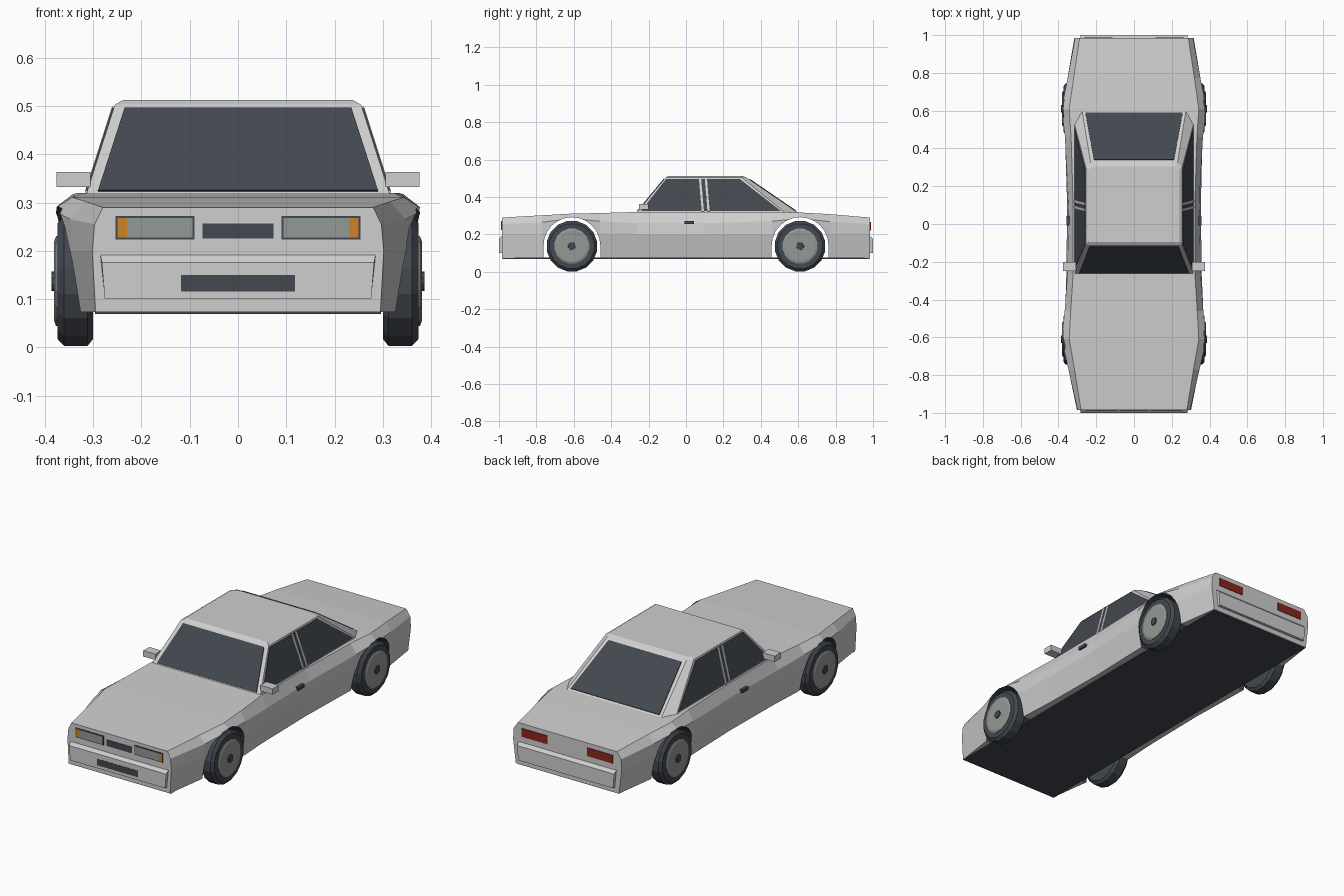
import bpy, bmesh, math
from mathutils import Vector

cube = bpy.data.objects.get("Cube")
if cube:
    bpy.data.objects.remove(cube, do_unlink=True)


def material(name, rgb):
    m = bpy.data.materials.new(name)
    m.use_nodes = True
    m.diffuse_color = (*rgb, 1)
    m.node_tree.nodes["Principled BSDF"].inputs["Base Color"].default_value = (*rgb, 1)
    return m


PAINT = material("silver paint", (0.62, 0.62, 0.62))
DARK = material("dark glass and rubber", (0.055, 0.064, 0.08))
GREY = material("lamp and wheel grey", (0.29, 0.32, 0.3))
ORANGE = material("indicator orange", (0.62, 0.22, 0.02))
RED = material("tail lamp red", (0.25, 0.02, 0.012))


def finish(bm, name, mat):
    bmesh.ops.recalc_face_normals(bm, faces=bm.faces[:])
    mesh = bpy.data.meshes.new(name)
    bm.to_mesh(mesh)
    bm.free()
    mesh.materials.append(mat)
    obj = bpy.data.objects.new(name, mesh)
    bpy.context.collection.objects.link(obj)
    return obj


def loft(name, rings, mat):
    """Closed solid through rings of equal point count."""
    bm = bmesh.new()
    rows = [[bm.verts.new(p) for p in ring] for ring in rings]
    n = len(rows[0])
    for a, b in zip(rows, rows[1:]):
        for i in range(n):
            j = (i + 1) % n
            bm.faces.new((a[i], a[j], b[j], b[i]))
    bm.faces.new(rows[0])
    bm.faces.new(rows[-1])
    return finish(bm, name, mat)


def plate(name, pts, mat, half=0.004):
    """Thin panel straddling the surface its points lie on."""
    pts = [Vector(p) for p in pts]
    n = (pts[1] - pts[0]).cross(pts[2] - pts[0]).normalized() * half
    return loft(name, [[p - n for p in pts], [p + n for p in pts]], mat)


def box(name, x, y, z, mat):
    ring = lambda h: [(x[0], y[0], h), (x[1], y[0], h), (x[1], y[1], h), (x[0], y[1], h)]
    return loft(name, [ring(z[0]), ring(z[1])], mat)


def lathe(name, profile, centre, side, mat, sides=16):
    """Revolve (x, radius) pairs round a sideways axle."""
    rings = []
    for x, r in profile:
        angles = [2 * math.pi * (i + 0.5) / sides for i in range(sides)]
        rings.append([(side * x, centre[0] + r * math.cos(a), centre[1] + r * math.sin(a))
                      for a in angles])
    return loft(name, rings, mat)


# Body shell: y, hood height, hood half width, shoulder width and height, waist, sill
stations = [
    (-0.985, 0.29, 0.28, 0.297, 0.255, 0.302, 0.295),
    (-0.77, 0.302, 0.315, 0.347, 0.265, 0.345, 0.325),
    (-0.61, 0.311, 0.343, 0.384, 0.285, 0.37, 0.35),
    (-0.46, 0.314, 0.335, 0.367, 0.27, 0.364, 0.34),
    (-0.26, 0.32, 0.322, 0.352, 0.26, 0.358, 0.33),
    (0.1, 0.32, 0.322, 0.345, 0.26, 0.354, 0.325),
    (0.46, 0.32, 0.333, 0.365, 0.27, 0.362, 0.335),
    (0.61, 0.317, 0.343, 0.384, 0.285, 0.37, 0.35),
    (0.77, 0.308, 0.32, 0.352, 0.268, 0.352, 0.33),
    (0.985, 0.29, 0.288, 0.312, 0.255, 0.316, 0.3),
]
rings = []
for y, zt, wt, ws, zs, wm, wb in stations:
    half = [(wt, zt), (ws, zs), (wm, 0.2), (wb, 0.073)]
    rings.append([(x, y, z) for x, z in half] + [(-x, y, z) for x, z in reversed(half)])
body = loft("body_shell", rings, PAINT)

# Wheel arches cut through the shell
AXLES = (-0.61, 0.61)
WHEEL_Z = 0.137
for y in AXLES:
    arch = [(y + 0.152 * math.cos(math.pi * i / 12), 0.14 + 0.152 * math.sin(math.pi * i / 12))
            for i in range(13)]
    arch += [(y - 0.152, 0), (y + 0.152, 0)]
    cutter = loft("arch_cutter", [[(s, py, pz) for py, pz in arch] for s in (-0.5, 0.5)], DARK)
    cutter.hide_render = True
    mod = body.modifiers.new("arch", "BOOLEAN")
    mod.operation = "DIFFERENCE"
    mod.solver = "EXACT"
    mod.material_mode = "TRANSFER"
    mod.object = cutter
    bpy.context.view_layer.objects.active = body
    bpy.ops.object.modifier_apply(modifier=mod.name)
    bpy.data.objects.remove(cutter, do_unlink=True)

box("floor_pan", (-0.296, 0.296), (-0.98, 0.98), (0.069, 0.076), DARK)

# Bumpers with a sloping upper ledge
for name, s in (("front_bumper", -1), ("rear_bumper", 1)):
    loft(name, [[(x * w, s * y, z) for y, z, w in
                 ((0.98, 0.1, 0.276), (1, 0.1, 0.276), (1, 0.176, 0.282), (0.98, 0.196, 0.286))]
                for x in (-1, 1)], PAINT)

# Cabin: belt, roof edge and roof crown outlines
BELT, EAVE = 0.315, 0.503


def outline(front, rear, z):
    (fx, fy), (mx, my), (rx, ry) = front, rear[0], rear[1]
    half = [(fx, fy), (mx, my), (rx, ry)]
    return [(x, y, z) for x, y in half] + [(-x, y, z) for x, y in reversed(half)]


loft("cabin", [outline((0.315, -0.265), ((0.315, 0.53), (0.275, 0.6)), BELT),
               outline((0.255, -0.11), ((0.255, 0.3), (0.23, 0.325)), EAVE),
               outline((0.238, -0.095), ((0.238, 0.29), (0.218, 0.305)), 0.512)], PAINT)


def rise(z):
    return (z - BELT) / (EAVE - BELT)


def on_side(y, z, s):
    return (s * (0.315 - 0.06 * rise(z)), y, z)


plate("windshield", [(x, -0.265 + 0.155 * rise(z), z) for x, z in
                     ((-0.29, 0.323), (0.29, 0.323), (0.235, 0.494), (-0.235, 0.494))], DARK)
plate("rear_window", [(x, 0.6 - 0.275 * rise(z), z) for x, z in
                      ((-0.258, 0.323), (0.258, 0.323), (0.212, 0.494), (-0.212, 0.494))], DARK)

# Parts on both flanks
for side, s in (("left", 1), ("right", -1)):
    plate(side + "_side_glass", [on_side(y, z, s) for y, z in
          ((-0.24, 0.324), (0.508, 0.324), (0.288, 0.495), (-0.107, 0.495))], DARK, 0.003)
    for part, y in (("front", 0.07), ("rear", 0.101)):
        plate(f"{side}_{part}_door_pillar", [on_side(py, pz, s) for py, pz in
              ((y + 0.014, 0.32), (y + 0.026, 0.32), (y + 0.011, 0.498), (y - 0.001, 0.498))],
              PAINT, 0.0045)
    box(side + "_mirror", sorted((s * 0.306, s * 0.376)), (-0.25, -0.2), (0.332, 0.363), PAINT)
    box(side + "_door_handle", sorted((s * 0.335, s * 0.358)), (-0.008, 0.042), (0.255, 0.271), DARK)

    # Front and rear lamps
    def lamp(name, x0, x1, z0, z1, y, mat, half):
        plate(f"{side}_{name}", [(s * x, y, z) for x, z in
              ((x0, z0), (x1, z0), (x1, z1), (x0, z1))], mat, half)

    lamp("headlamp_surround", 0.09, 0.254, 0.223, 0.272, -0.985, DARK, 0.003)
    lamp("headlamp", 0.094, 0.23, 0.228, 0.268, -0.985, GREY, 0.0045)
    lamp("indicator", 0.23, 0.25, 0.228, 0.268, -0.985, ORANGE, 0.0045)
    lamp("tail_lamp", 0.115, 0.265, 0.222, 0.266, 0.985, RED, 0.003)

    # Wheels
    for end, y in zip(("front", "rear"), AXLES):
        c = (y, WHEEL_Z)
        tag = f"{side}_{end}"
        lathe(tag + "_tyre", [(0.3, 0.122), (0.312, 0.137), (0.36, 0.137), (0.374, 0.122)], c, s, DARK)
        lathe(tag + "_rim", [(0.36, 0.095), (0.377, 0.095), (0.381, 0.084)], c, s, GREY)
        lathe(tag + "_hub", [(0.37, 0.022), (0.386, 0.02)], c, s, DARK, 10)

# Grille and lower intake
for name, w, z0, z1, y in (("grille", 0.074, 0.225, 0.257, -0.985),
                           ("lower_intake", 0.118, 0.116, 0.15, -0.998)):
    plate(name, [(-w, y, z0), (w, y, z0), (w, y, z1), (-w, y, z1)], DARK, 0.003)
